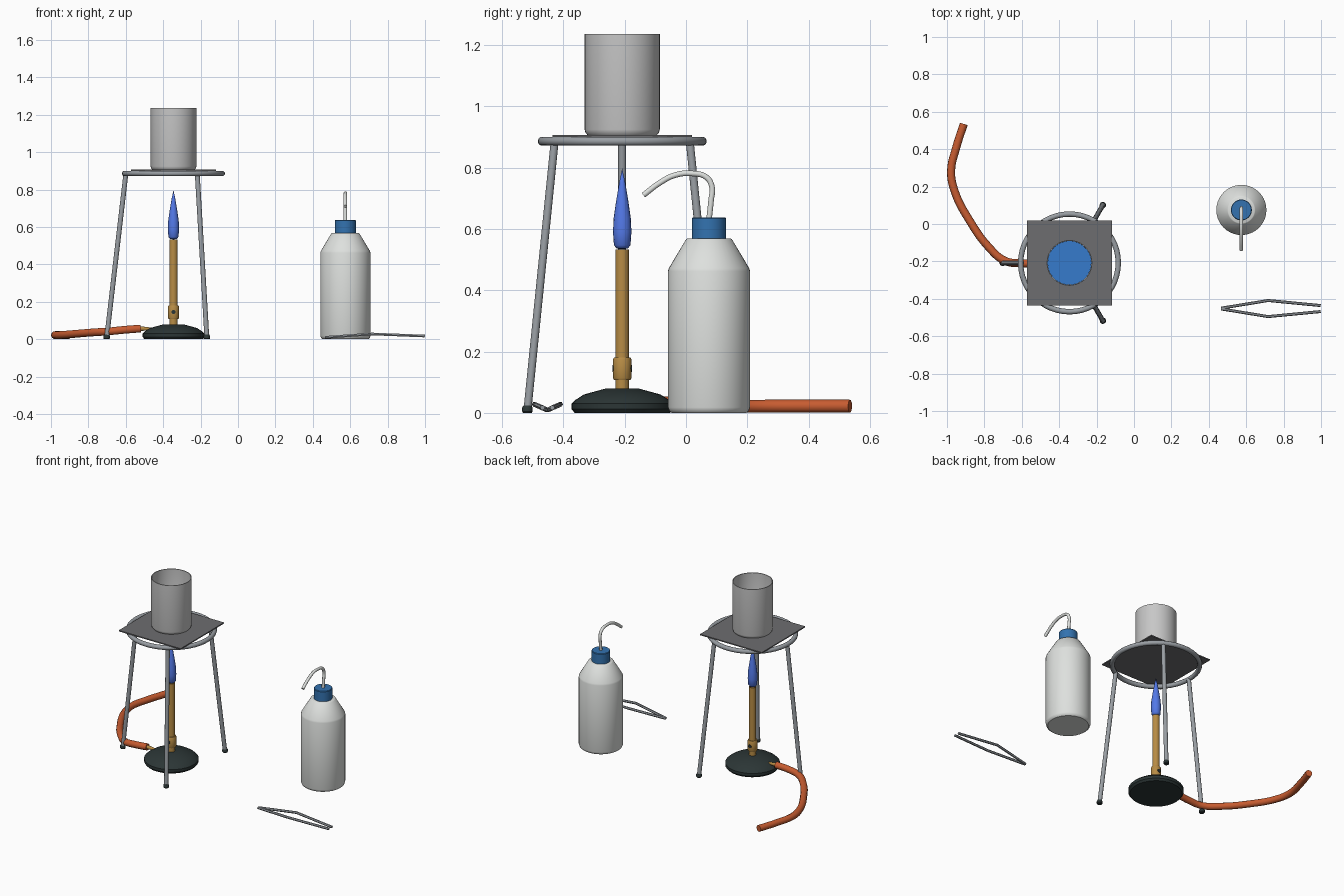
import bpy, math
from mathutils import Vector

cube = bpy.data.objects.get("Cube")
if cube:
    bpy.data.objects.remove(cube, do_unlink=True)


def material(name, *rgb):
    lin = [c / 12.92 if c < 0.04 else ((c + 0.055) / 1.055) ** 2.4 for c in rgb] + [1]
    m = bpy.data.materials.new(name)
    m.use_nodes = True
    m.diffuse_color = lin
    m.node_tree.nodes["Principled BSDF"].inputs["Base Color"].default_value = lin
    return m


steel = material("steel", 0.60, 0.62, 0.64)
gauze_grey = material("gauze grey", 0.43, 0.43, 0.44)
glass = material("beaker grey", 0.78, 0.78, 0.78)
water_blue = material("water blue", 0.21, 0.48, 0.80)
flame_blue = material("flame blue", 0.33, 0.48, 0.92)
brass = material("brass", 0.72, 0.55, 0.27)
iron = material("black iron", 0.17, 0.21, 0.21)
rubber = material("orange rubber", 0.78, 0.36, 0.19)
plastic = material("white plastic", 0.87, 0.88, 0.87)
cap_blue = material("cap blue", 0.20, 0.45, 0.69)

BURNER = Vector((-0.345, -0.208, 0))
BOTTLE = Vector((0.574, 0.075, 0))


def finish(obj, name, mat, angle=35):
    obj.name = obj.data.name = name
    obj.data.materials.clear()
    obj.data.materials.append(mat)
    bpy.ops.object.select_all(action='DESELECT')
    obj.select_set(True)
    bpy.context.view_layer.objects.active = obj
    bpy.ops.object.shade_smooth_by_angle(angle=math.radians(angle))
    return obj


def lathe(name, mat, centre, profile, sides=32, angle=35):
    """Spin (radius, height) points round z; zero radius closes an end."""
    verts, faces, rings = [], [], []
    for r, z in profile:
        n = 1 if r == 0 else sides
        rings.append(range(len(verts), len(verts) + n))
        for i in range(n):
            a = math.tau * i / sides
            verts.append((r * math.cos(a), r * math.sin(a), z))
    for low, high in zip(rings, rings[1:]):
        for i in range(sides):
            j = (i + 1) % sides
            quad = [low[i % len(low)], low[j % len(low)],
                    high[j % len(high)], high[i % len(high)]]
            faces.append(list(dict.fromkeys(quad)))
    mesh = bpy.data.meshes.new(name)
    mesh.from_pydata(verts, [], faces)
    obj = bpy.data.objects.new(name, mesh)
    bpy.context.collection.objects.link(obj)
    obj.location = centre
    return finish(obj, name, mat, angle)


def rod(name, mat, start, end, r1, r2, sides=16):
    start, end = Vector(start), Vector(end)
    d = end - start
    bpy.ops.mesh.primitive_cone_add(vertices=sides, radius1=r1, radius2=r2,
                                    depth=d.length, location=(start + end) / 2,
                                    rotation=d.to_track_quat('Z', 'Y').to_euler())
    return finish(bpy.context.object, name, mat)


def tube(name, mat, points, radius, smooth=True, resolution=3):
    """Round tube that follows the points."""
    curve = bpy.data.curves.new(name, 'CURVE')
    curve.dimensions = '3D'
    curve.bevel_depth = radius
    curve.bevel_resolution = resolution
    curve.use_fill_caps = True
    spline = curve.splines.new('BEZIER')
    spline.resolution_u = 6 if smooth else 1
    spline.bezier_points.add(len(points) - 1)
    for bp, co in zip(spline.bezier_points, points):
        bp.co = co
        bp.handle_left_type = bp.handle_right_type = 'AUTO' if smooth else 'VECTOR'
    obj = bpy.data.objects.new(name, curve)
    bpy.context.collection.objects.link(obj)
    bpy.ops.object.select_all(action='DESELECT')
    obj.select_set(True)
    bpy.context.view_layer.objects.active = obj
    bpy.ops.object.convert(target='MESH')
    return finish(bpy.context.object, name, mat, 50)


# Burner: foot, barrel, air collar, flame and gas inlet
lathe("burner_base", iron, BURNER,
      [(0, 0), (0.155, 0), (0.165, 0.012), (0.165, 0.03), (0.153, 0.042),
       (0.125, 0.06), (0.052, 0.08), (0, 0.08)], angle=25)
lathe("burner_barrel", brass, BURNER,
      [(0, 0.07), (0.022, 0.07), (0.022, 0.533), (0.017, 0.533), (0.017, 0.5), (0, 0.5)], 24)
lathe("air_collar", brass, BURNER,
      [(0.02, 0.108), (0.027, 0.108), (0.03, 0.114), (0.03, 0.174), (0.027, 0.18), (0.02, 0.18)], 24)
hole = BURNER + Vector((0, 0, 0.145))
for side, label in ((-1, "front"), (1, "back")):
    rod("air_hole_" + label, iron, hole, hole + Vector((0, side * 0.032, 0)), 0.011, 0.011)
lathe("flame", flame_blue, BURNER,
      [(0, 0.534), (0.018, 0.536), (0.027, 0.547), (0.03, 0.59), (0.028, 0.635),
       (0.02, 0.69), (0.01, 0.75), (0, 0.797)], 16, 60)
rod("gas_inlet", brass, BURNER + Vector((-0.19, 0, 0.057)), BURNER + Vector((-0.1, 0, 0.055)),
    0.014, 0.005)

# Rubber hose lying on the bench
tube("gas_hose", rubber,
     [(-0.52, -0.208, 0.057), (-0.61, -0.21, 0.05), (-0.69, -0.197, 0.042),
      (-0.78, -0.12, 0.036), (-0.877, 0.015, 0.028), (-0.957, 0.17, 0.022),
      (-0.978, 0.28, 0.022), (-0.95, 0.41, 0.022), (-0.91, 0.535, 0.022)], 0.0215)

# Tripod: ring and three splayed legs
bpy.ops.mesh.primitive_torus_add(location=BURNER + Vector((0, 0, 0.886)), major_radius=0.261,
                                 minor_radius=0.0145, major_segments=48, minor_segments=12)
finish(bpy.context.object, "tripod_ring", steel, 60)
for i, label in enumerate(("front", "back", "right")):
    a = math.radians(-60 + 120 * i)
    out = Vector((math.cos(a), math.sin(a), 0))
    top = BURNER + out * 0.255 + Vector((0, 0, 0.88))
    foot = BURNER + out * 0.357
    rod("tripod_leg_" + label, steel, foot + Vector((0, 0, 0.008)), top, 0.013, 0.013)
    lathe("tripod_foot_" + label, iron, foot,
          [(0, 0), (0.014, 0), (0.017, 0.004), (0.017, 0.018), (0.013, 0.024), (0, 0.024)], 16)

# Square wire gauze
bpy.ops.mesh.primitive_cube_add(size=1, location=BURNER + Vector((0, 0, 0.9035)))
bpy.context.object.scale = (0.456, 0.456, 0.007)
finish(bpy.context.object, "gauze", gauze_grey)

# Beaker with water
lathe("beaker", glass, BURNER,
      [(0, 0.907), (0.114, 0.907), (0.12, 0.914), (0.1225, 0.924), (0.1225, 1.235),
       (0.1175, 1.235), (0.1175, 0.924), (0.112, 0.914), (0, 0.914)], 40)
lathe("water", water_blue, BURNER,
      [(0, 0.916), (0.111, 0.916), (0.117, 0.926), (0.117, 1.03), (0, 1.03)], 40)

# Wash bottle: body, cap and bent spout
lathe("bottle_body", plastic, BOTTLE,
      [(0, 0), (0.122, 0), (0.13, 0.006), (0.134, 0.018), (0.134, 0.462),
       (0.131, 0.472), (0.075, 0.566), (0.07, 0.569), (0, 0.569)], 40)
lathe("bottle_cap", cap_blue, BOTTLE,
      [(0, 0.565), (0.056, 0.565), (0.056, 0.634), (0.053, 0.638), (0, 0.638)], 32)
spout = [(0, 0.63), (0.007, 0.695), (0.01, 0.735), (-0.008, 0.768), (-0.06, 0.781),
         (-0.112, 0.775), (-0.161, 0.75), (-0.214, 0.71)]
tube("bottle_spout", plastic, [BOTTLE + Vector((0, y, z)) for y, z in spout], 0.0095)

# Tongs: two bent arms meeting at one end
for side, label in ((1, "back"), (-1, "front")):
    tube("tongs_arm_" + label, steel,
         [(0.466, -0.452 + side * 0.002, 0.01), (0.717, -0.452 + side * 0.043, 0.028),
          (0.998, -0.452 + side * 0.016, 0.017)], 0.008, False, 1)
